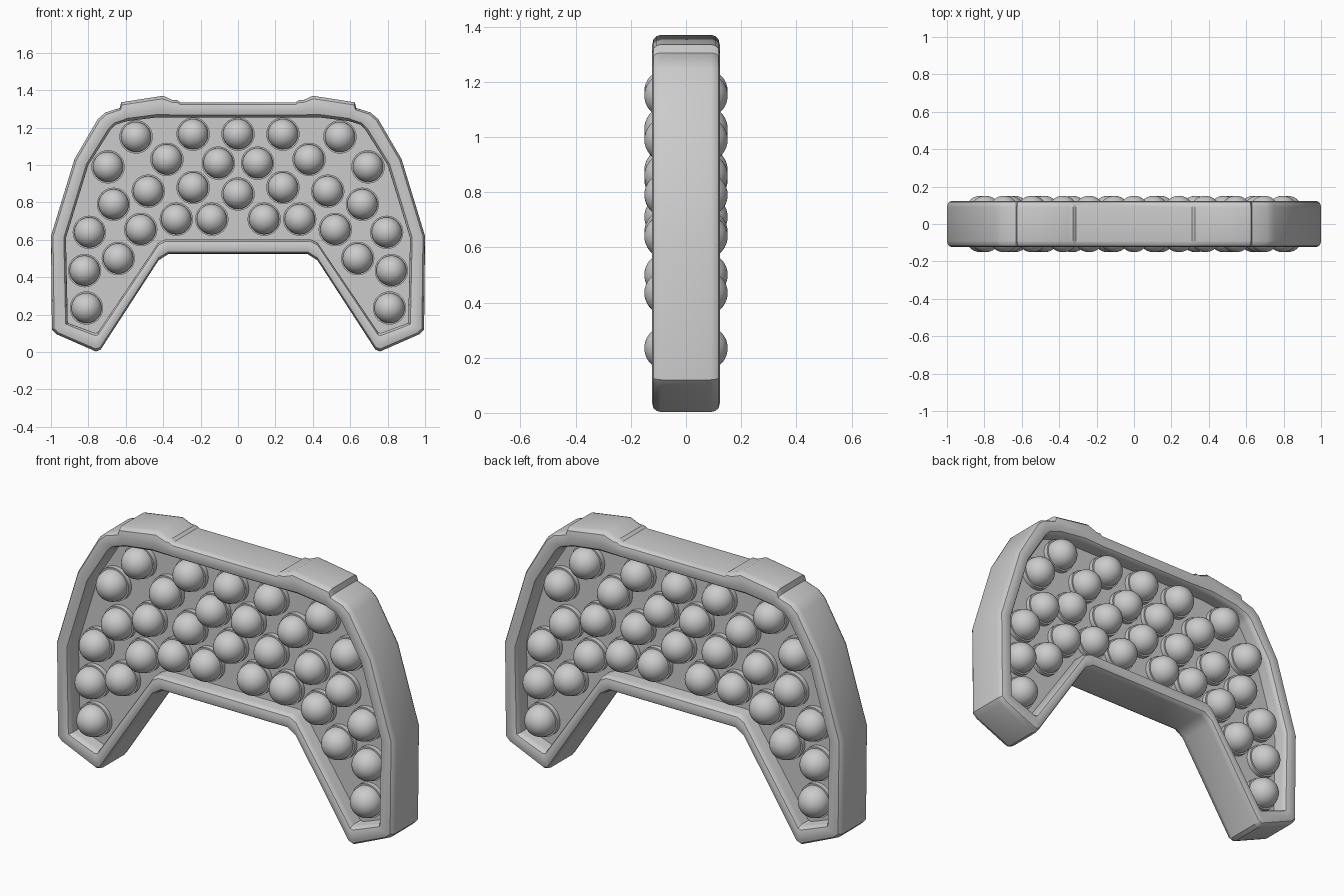
import bpy, bmesh, math

cube = bpy.data.objects.get("Cube")
if cube:
    bpy.data.objects.remove(cube, do_unlink=True)

grey = bpy.data.materials.new("plain_grey")
grey.use_nodes = True
GREY = (0.6, 0.6, 0.6, 1)
grey.diffuse_color = GREY
grey.node_tree.nodes["Principled BSDF"].inputs["Base Color"].default_value = GREY

# Right half of the outline, top centre to bottom centre: outer x, z, inner x, z
HALF = [
    (0.31, 1.335, 0.31, 1.255), (0.325, 1.347, 0.325, 1.255),
    (0.35, 1.347, 0.35, 1.255), (0.40, 1.37, 0.43, 1.255),
    (0.625, 1.335, 0.59, 1.235), (0.632, 1.305, 0.61, 1.23),
    (0.71, 1.28, 0.655, 1.215), (0.75, 1.245, 0.68, 1.19),
    (0.875, 1.03, 0.80, 1.0), (1.0, 0.62, 0.92, 0.61),
    (0.995, 0.12, 0.91, 0.155), (0.97, 0.095, 0.89, 0.148),
    (0.76, 0.003, 0.765, 0.102), (0.735, 0.012, 0.75, 0.105),
    (0.425, 0.49, 0.425, 0.585), (0.37, 0.525, 0.39, 0.602),
]
OUTLINE = HALF + [(-a, b, -c, d) for a, b, c, d in reversed(HALF)]

# Rounded rim section: fraction from outer to inner edge, and depth
FRONT = [(0, -0.09), (0.04, -0.106), (0.14, -0.118), (0.34, -0.123),
         (0.64, -0.123), (0.86, -0.118), (0.96, -0.106), (1, -0.09)]
SECTION = FRONT + [(t, -y) for t, y in reversed(FRONT)]
PANEL_Y = 0.035


def finish(bm, name, angle=35):
    bmesh.ops.recalc_face_normals(bm, faces=bm.faces)
    mesh = bpy.data.meshes.new(name)
    bm.to_mesh(mesh)
    bm.free()
    mesh.materials.append(grey)
    obj = bpy.data.objects.new(name, mesh)
    bpy.context.collection.objects.link(obj)
    bpy.ops.object.select_all(action="DESELECT")
    obj.select_set(True)
    bpy.context.view_layer.objects.active = obj
    bpy.ops.object.shade_smooth_by_angle(angle=math.radians(angle))
    return obj


def bridge(bm, rings, close):
    pairs = list(zip(rings, rings[1:])) + ([(rings[-1], rings[0])] if close else [])
    for a, b in pairs:
        for i in range(len(a)):
            j = (i + 1) % len(a)
            bm.faces.new((a[i], a[j], b[j], b[i]))


# Rim swept around the outline
bm = bmesh.new()
rings = [[bm.verts.new((ox + (ix - ox) * t, y, oz + (iz - oz) * t)) for t, y in SECTION]
         for ox, oz, ix, iz in OUTLINE]
bridge(bm, rings, True)
finish(bm, "rim")

# Recessed panel
bm = bmesh.new()
sides = [[bm.verts.new((ix, y, iz)) for _, _, ix, iz in OUTLINE] for y in (-PANEL_Y, PANEL_Y)]
bridge(bm, sides, False)
for side in sides:
    bm.faces.new(side)
finish(bm, "panel")

# Domes with a collar at the foot, on both faces
SPOTS = [(0.81, 0.235), (0.82, 0.435), (0.64, 0.50), (0.795, 0.64), (0.52, 0.655),
         (0.33, 0.71), (0.14, 0.71), (0.665, 0.79), (0.48, 0.86), (0.24, 0.88),
         (0.695, 0.99), (0.38, 1.03), (0.105, 1.01), (0.545, 1.15), (0.24, 1.165)]
CENTRES = [(0, 0.845), (0, 1.165)] + SPOTS + [(-x, z) for x, z in SPOTS]
RADIUS, SEGMENTS, STEPS = 0.081, 32, 9
PROFILE = [(0.089, PANEL_Y - 0.01), (0.089, 0.06), (0.081, 0.06)]
PROFILE += [(RADIUS * math.cos(a), 0.07 + RADIUS * math.sin(a))
            for a in (math.pi / 2 * k / STEPS for k in range(STEPS))]

for label, face in (("front", -1), ("back", 1)):
    bm = bmesh.new()
    for cx, cz in CENTRES:
        rings = [[bm.verts.new((cx + r * math.cos(t), face * y, cz + r * math.sin(t)))
                  for t in (math.tau * k / SEGMENTS for k in range(SEGMENTS))]
                 for r, y in PROFILE]
        bridge(bm, rings, False)
        tip = bm.verts.new((cx, face * (0.07 + RADIUS), cz))
        for i in range(SEGMENTS):
            bm.faces.new((rings[-1][i], rings[-1][(i + 1) % SEGMENTS], tip))
    finish(bm, label + "_domes")
